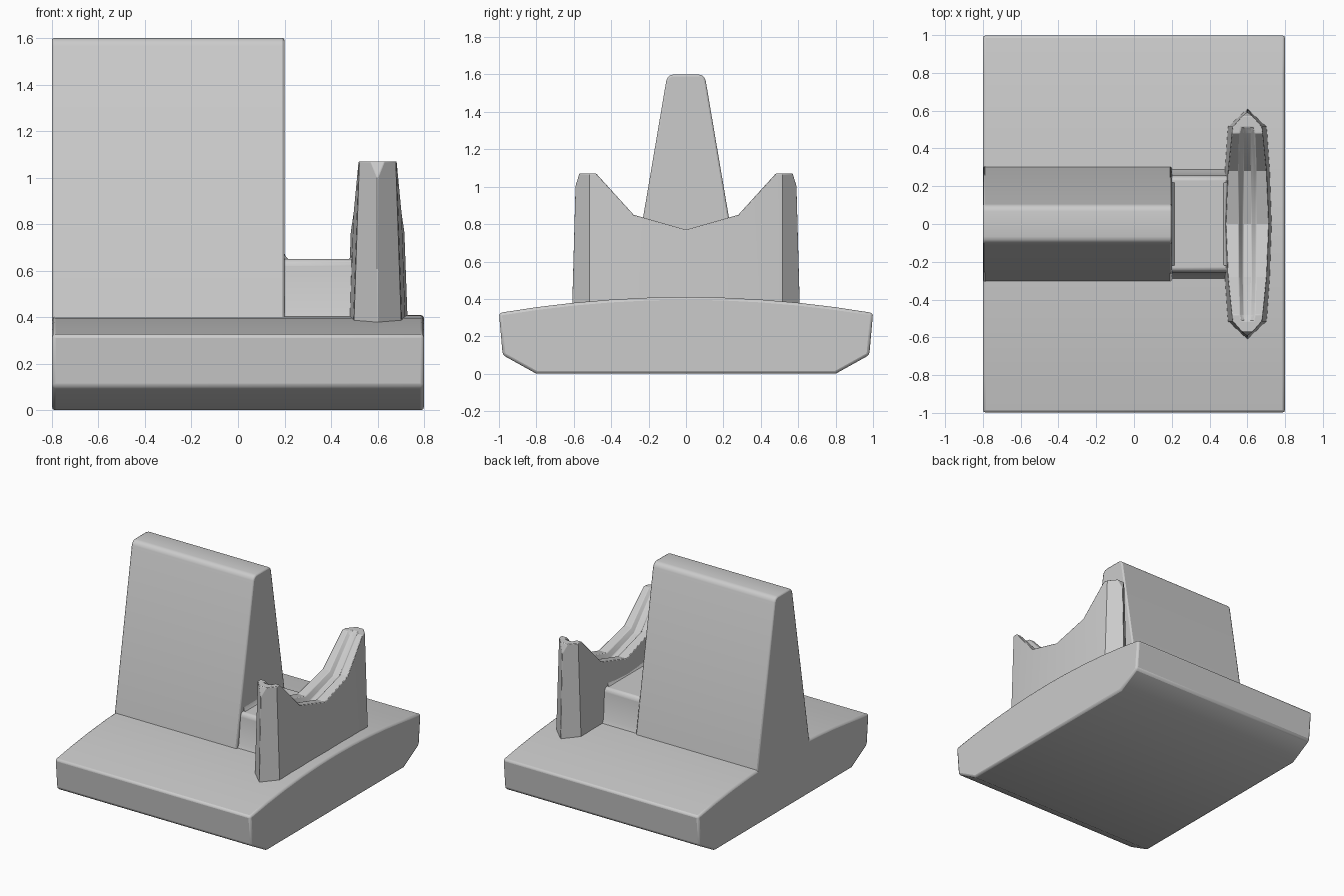
import bpy, bmesh, math

cube = bpy.data.objects.get("Cube")
if cube:
    bpy.data.objects.remove(cube)

grey = bpy.data.materials.new("light grey")
grey.use_nodes = True
COLOUR = (0.6, 0.6, 0.6, 1)
grey.diffuse_color = COLOUR
grey.node_tree.nodes["Principled BSDF"].inputs["Base Color"].default_value = COLOUR


def finish(name, bm, bevel, angle=30):
    """Turn a bmesh into a softly bevelled grey object."""
    bmesh.ops.recalc_face_normals(bm, faces=bm.faces)
    mesh = bpy.data.meshes.new(name)
    bm.to_mesh(mesh)
    bm.free()
    mesh.materials.append(grey)
    ob = bpy.data.objects.new(name, mesh)
    bpy.context.collection.objects.link(ob)
    mod = ob.modifiers.new("soft edges", "BEVEL")
    mod.width, mod.segments = bevel, 2
    mod.limit_method, mod.angle_limit = "ANGLE", math.radians(angle)
    bpy.ops.object.select_all(action="DESELECT")
    ob.select_set(True)
    bpy.context.view_layer.objects.active = ob
    bpy.ops.object.shade_smooth_by_angle(angle=math.radians(30))
    return ob


def prism(name, half, x0, x1, bevel):
    """Extrude a mirrored y-z profile, given bottom to top, along x."""
    outline = half + [(-y, z) for y, z in reversed(half)]
    bm = bmesh.new()
    face = bm.faces.new([bm.verts.new((x0, y, z)) for y, z in outline])
    out = bmesh.ops.extrude_face_region(bm, geom=[face])
    verts = [v for v in out["geom"] if isinstance(v, bmesh.types.BMVert)]
    bmesh.ops.translate(bm, verts=verts, vec=(x1 - x0, 0, 0))
    return finish(name, bm, bevel)


# Base slab with chamfered underside and gently crowned top
crown = [(y, 0.41 - 0.085 * y * y) for y in (1.0, 0.8, 0.6, 0.4, 0.2, 0.05)]
prism("base", [(0.8, 0), (0.98, 0.1)] + crown, -0.8, 0.8, 0.015)

# Tall tapered wall with a rounded crest
crest = [(0.066 + 0.04 * math.cos(a), 1.56 + 0.04 * math.sin(a))
         for a in (math.radians(d) for d in (10, 40, 65, 90))]
prism("wall", [(0.31, 0.36)] + crest, -0.8, 0.2, 0.01)

# Low bridge between the wall and the cradle
prism("bridge", [(0.31, 0.36), (0.275, 0.43), (0.255, 0.63), (0.24, 0.65)], 0.15, 0.53, 0.01)

# Coves where the bridge meets the wall and the cradle
for name, x, way in (("wall_cove", 0.195, 1), ("cradle_cove", 0.495, -1)):
    bm = bmesh.new()
    pts = [(x, 0.64), (x + way * 0.03, 0.64), (x + way * 0.01, 0.66), (x, 0.69)]
    face = bm.faces.new([bm.verts.new((px, -0.22, z)) for px, z in pts])
    out = bmesh.ops.extrude_face_region(bm, geom=[face])
    bmesh.ops.translate(bm, vec=(0, 0.44, 0),
                        verts=[v for v in out["geom"] if isinstance(v, bmesh.types.BMVert)])
    finish(name, bm, 0.002)

# Cradle stations: y, foot half width, rim half width, rim height, groove half width, depth
stations = [(0, 0.13, 0.115, 0.77, 0.045, 0.04),
            (0.28, 0.12, 0.103, 0.85, 0.045, 0.04),
            (0.48, 0.106, 0.082, 1.07, 0.04, 0.03),
            (0.515, 0.102, 0.078, 1.07, 0.035, 0.0)]
stations = [(-s[0],) + s[1:] for s in reversed(stations[1:])] + stations

bm = bmesh.new()
rings = []
for y, foot, rim, top, groove, depth in stations:
    half = [(foot, 0.36), (rim, top), (groove, top), (groove * 0.5, top - depth)]
    ring = half + [(-x, z) for x, z in reversed(half)]
    rings.append([bm.verts.new((0.6 + x, y, z)) for x, z in ring])
for a, b in zip(rings, rings[1:]):
    for i in range(len(a)):
        j = (i + 1) % len(a)
        bm.faces.new((a[i], a[j], b[j], b[i]))

# Wedge-shaped prong ends with a sloping nose facet
for ring, side in ((rings[0], -1), (rings[-1], 1)):
    foot = bm.verts.new((0.6, side * 0.61, 0.36))
    nose = bm.verts.new((0.6, side * 0.592, 1.0))
    brow = [bm.verts.new((0.6 + x, side * 0.57, 1.07)) for x in (0.03, -0.03)]
    bm.faces.new(ring[1:7] + brow[::-1])
    bm.faces.new((brow[0], brow[1], nose))
    bm.faces.new((ring[0], foot, nose, brow[0], ring[1]))
    bm.faces.new((ring[7], foot, nose, brow[1], ring[6]))
    bm.faces.new((ring[0], foot, ring[7]))
finish("cradle", bm, 0.004, 40)
